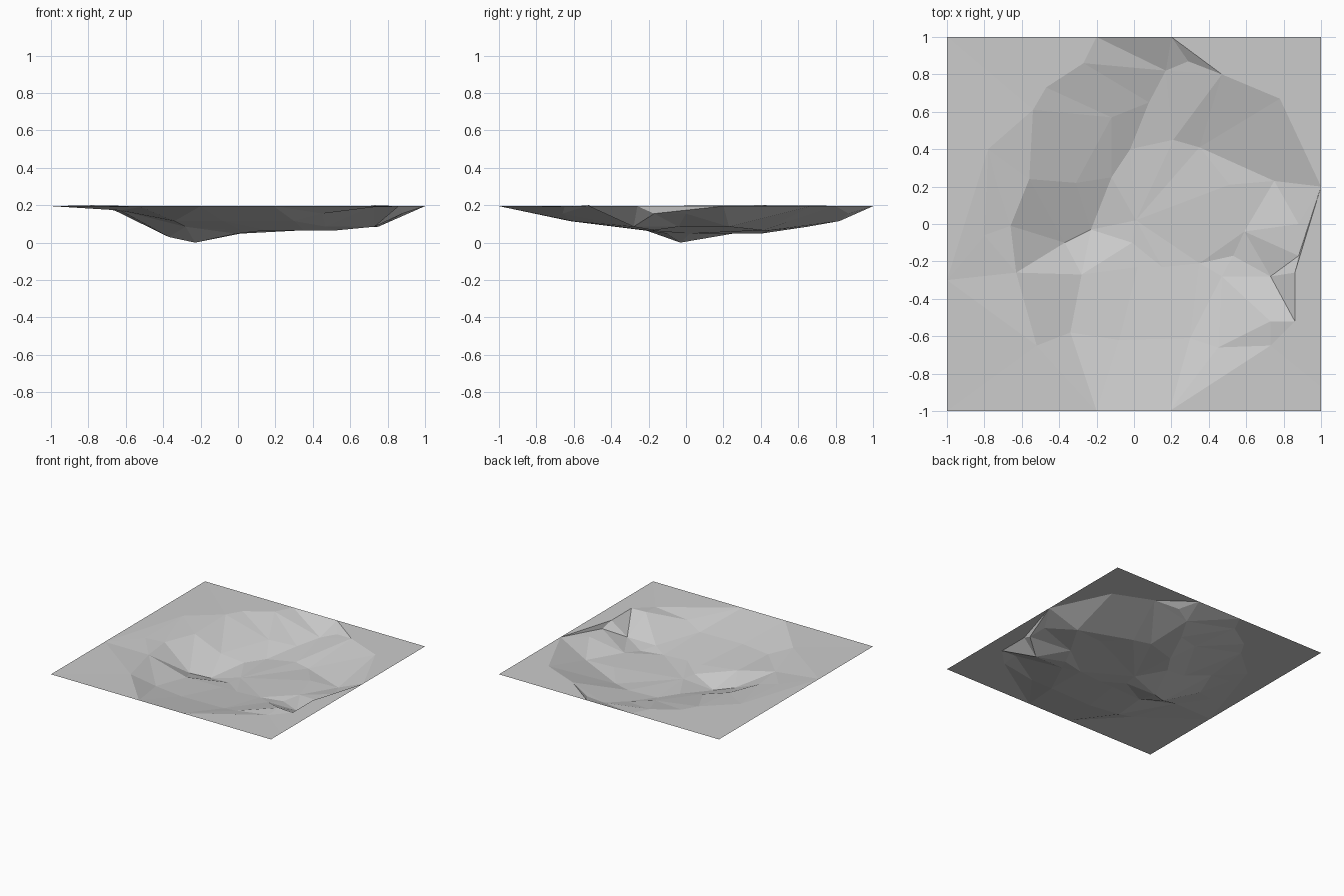
import bpy
import bmesh
from mathutils import Vector
from mathutils.geometry import delaunay_2d_cdt

default_cube = bpy.data.objects.get("Cube")
if default_cube:
    bpy.data.objects.remove(default_cube, do_unlink=True)

RIM = 0.195

# Crest loop around the basin, running anticlockwise from the north edge
north_west_crest = [(-.2, 1), (-.27, .86), (-.47, .73), (-.54, .61)]
west_notch = [(-.56, .24), (-.66, -.01), (-.63, -.26)]
south_crest = [(-.52, -.65), (-.2, -1), (.19, -1), (.73, -.65)]
east_crest = [(.86, -.52), (.86, -.26), (1, .2), (.78, .67), (.47, .8), (.2, 1)]

# Plain outside the crest
plain_corners = [(sx, sy) for sx in (-1, 1) for sy in (-1, 1)]
plain_edge = [(-1, -.3), (1, -.87)]
plain_bumps = [(-.78, .4), (.73, -.52)]
plain_dips = [(-.8, -.06), (-.74, .24)]

# Terraces inside the basin, from the upper wall down to the pit
upper_wall = [(.88, 0), (.29, .87), (.45, -.66), (.88, -.17)]
middle_wall = [(.17, .82), (-.34, -.58), (.3, -.61), (-.08, -.62), (-.12, .57)]
lower_wall = [(-.31, .22), (.08, .65), (.75, .23), (.51, .21), (.73, -.28),
              (.59, -.04), (.47, -.28), (-.28, -.27)]
floor = [(.35, .41), (.21, .45), (.35, -.21), (.15, -.23), (.02, -.23),
         (.53, -.17)]
inner_floor = [(-.02, .4), (-.12, .25), (.01, .02), (-.01, -.1)]
pit_edge = [(-.37, -.1)]
pit = [(-.23, -.03)]

levels = [
    (north_west_crest, RIM), (west_notch, .172),
    (south_crest, RIM - .005), (east_crest, RIM),
    (plain_corners, RIM), (plain_edge, RIM),
    (plain_bumps, .2), (plain_dips, .19),
    (upper_wall, .155), (middle_wall, .115), (lower_wall, .085),
    (floor, .066), (inner_floor, .048), (pit_edge, .03), (pit, 0),
]


def height_at(point, level):
    """Points on the outer border stay level with the rim."""
    on_border = max(abs(point[0]), abs(point[1])) == 1
    return RIM if on_border else level


def make_grey():
    material = bpy.data.materials.new("stone_grey")
    colour = (.6, .6, .6, 1)
    material.use_nodes = True
    material.diffuse_color = colour
    shader = next(node for node in material.node_tree.nodes
                  if node.type == "BSDF_PRINCIPLED")
    shader.inputs["Base Color"].default_value = colour
    return material


def build_terrain(name):
    """Triangulate the survey points in plan, then raise each to its level."""
    plan = [Vector(p) for points, level in levels for p in points]
    heights = [height_at(p, level) for points, level in levels for p in points]

    # Keep the crest as a continuous crease
    crest_size = sum(len(points) for points, level in levels[:4])
    crest = [(i, (i + 1) % crest_size) for i in range(crest_size)]
    coords, edges, faces, sources, *rest = delaunay_2d_cdt(
        plan, crest, [], 0, 1e-5)

    bm = bmesh.new()
    verts = []
    for coord, source in zip(coords, sources):
        z = heights[source[0]] if source else RIM
        verts.append(bm.verts.new((coord.x, coord.y, z)))
    for face in faces:
        bm.faces.new([verts[i] for i in face])

    # All facets face the sky
    bm.normal_update()
    for face in bm.faces:
        face.smooth = False
        if face.normal.z < 0:
            face.normal_flip()

    mesh = bpy.data.meshes.new(name)
    bm.to_mesh(mesh)
    bm.free()
    terrain = bpy.data.objects.new(name, mesh)
    bpy.context.collection.objects.link(terrain)
    return terrain


crater_terrain = build_terrain("crater_terrain")
crater_terrain.data.materials.append(make_grey())
